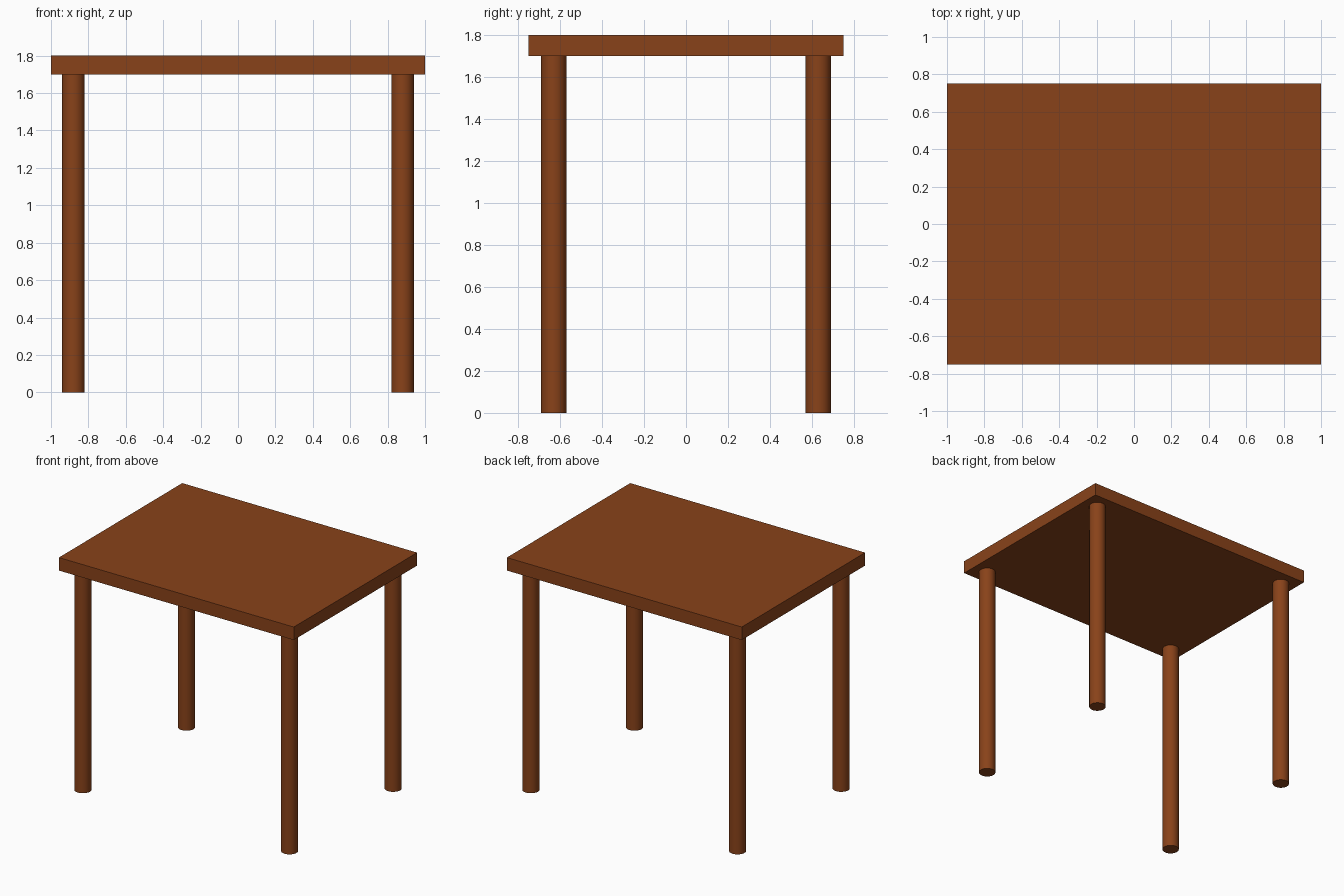
import bpy
from math import radians

if "Cube" in bpy.data.objects:
    bpy.data.objects.remove(bpy.data.objects["Cube"])

wood = bpy.data.materials.new("brown_wood")
wood.diffuse_color = (0.25, 0.055, 0.01, 1)
wood.use_nodes = True
wood.node_tree.nodes["Principled BSDF"].inputs["Base Color"].default_value = wood.diffuse_color

# Table top
bpy.ops.mesh.primitive_cube_add(size=1, location=(0, 0, 1.75))
top = bpy.context.object
top.name = "table_top"
top.scale = (2, 1.5, 0.1)
bpy.ops.object.transform_apply(location=False, rotation=False, scale=True)
top.data.materials.append(wood)

# Four round legs
for side, x in (("left", -0.88), ("right", 0.88)):
    for end, y in (("front", -0.63), ("back", 0.63)):
        bpy.ops.mesh.primitive_cylinder_add(vertices=32, radius=0.06, depth=1.7,
                                            location=(x, y, 0.85))
        leg = bpy.context.object
        leg.name = f"{end}_{side}_leg"
        leg.data.materials.append(wood)
        bpy.ops.object.shade_smooth_by_angle(angle=radians(30))
